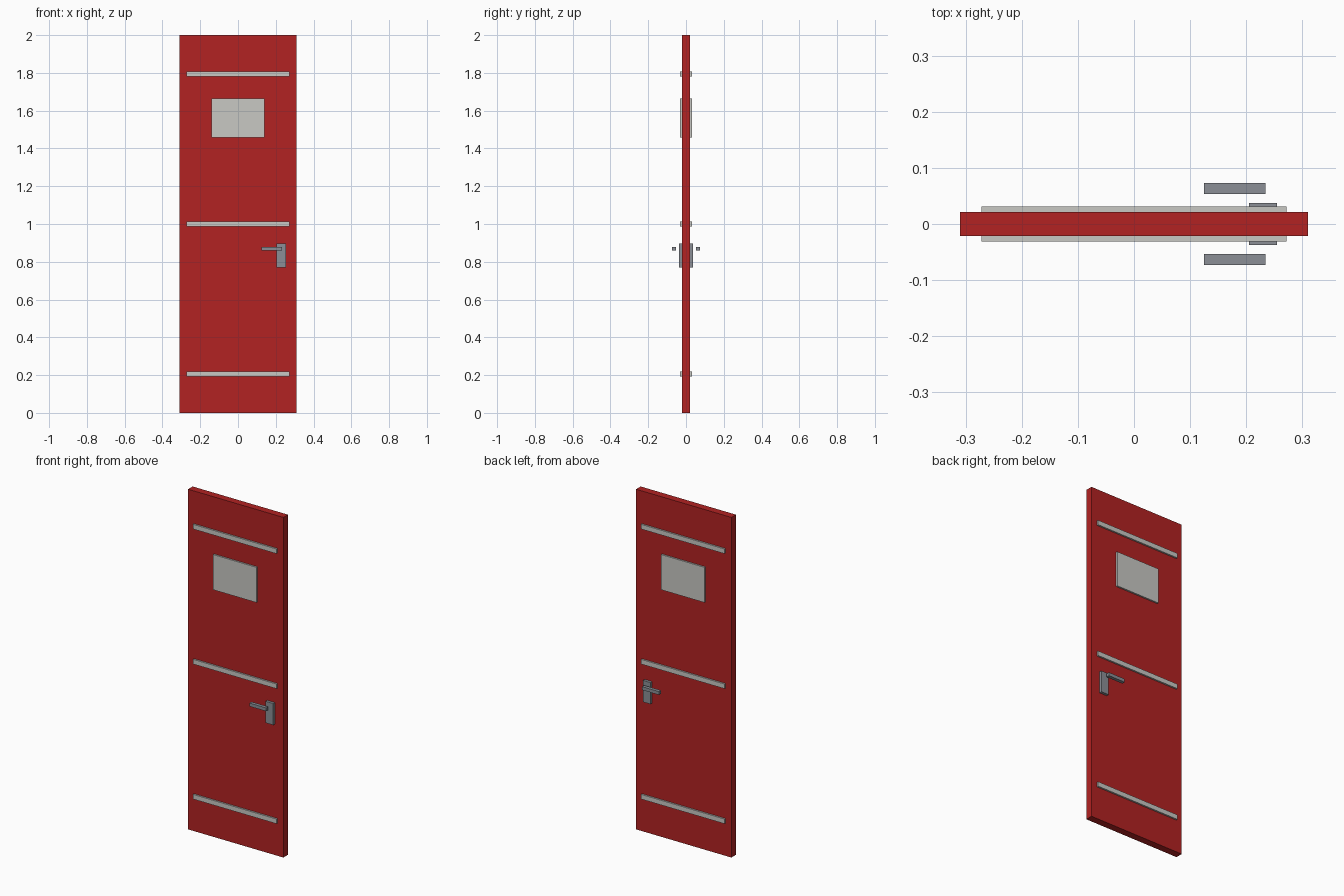
import bpy

if "Cube" in bpy.data.objects:
    bpy.data.objects.remove(bpy.data.objects["Cube"])


def material(name, rgb):
    m = bpy.data.materials.new(name)
    m.diffuse_color = (*rgb, 1.0)
    m.use_nodes = True
    m.node_tree.nodes["Principled BSDF"].inputs["Base Color"].default_value = m.diffuse_color
    return m


RED = material("door red", (0.445, 0.016, 0.016))
LIGHT = material("light grey trim", (0.578, 0.578, 0.552))
STEEL = material("steel grey", (0.258, 0.275, 0.305))


def box(name, x, y, z, mat):
    """Box from (min, max) ranges on each axis."""
    mid = [(a + b) / 2 for a, b in (x, y, z)]
    bpy.ops.mesh.primitive_cube_add(size=1, location=mid)
    ob = bpy.context.object
    ob.name = name
    ob.scale = [abs(b - a) for a, b in (x, y, z)]
    bpy.ops.object.transform_apply(location=False, rotation=False, scale=True)
    ob.data.materials.append(mat)
    return ob


HALF = 0.0212   # half thickness of the door leaf

# Door leaf
box("door_leaf", (-0.31, 0.31), (-HALF, HALF), (0, 2), RED)

# Fittings repeated on both faces
for side, s in (("front", -1), ("back", 1)):
    trim_y = (s * HALF, s * 0.031)

    # Horizontal trim strips
    for label, z in (("lower", 0.206), ("middle", 1.0), ("upper", 1.794)):
        box(f"{side}_{label}_strip", (-0.272, 0.272), trim_y,
            (z - 0.0138, z + 0.0138), LIGHT)

    # Window panel
    box(f"{side}_window", (-0.141, 0.141), trim_y, (1.458, 1.665), LIGHT)

    # Handle back plate and lever
    box(f"{side}_handle_plate", (0.205, 0.255), (s * HALF, s * 0.037),
        (0.77, 0.897), STEEL)
    box(f"{side}_handle_lever", (0.125, 0.234), (s * 0.0535, s * 0.073),
        (0.8595, 0.879), STEEL)
